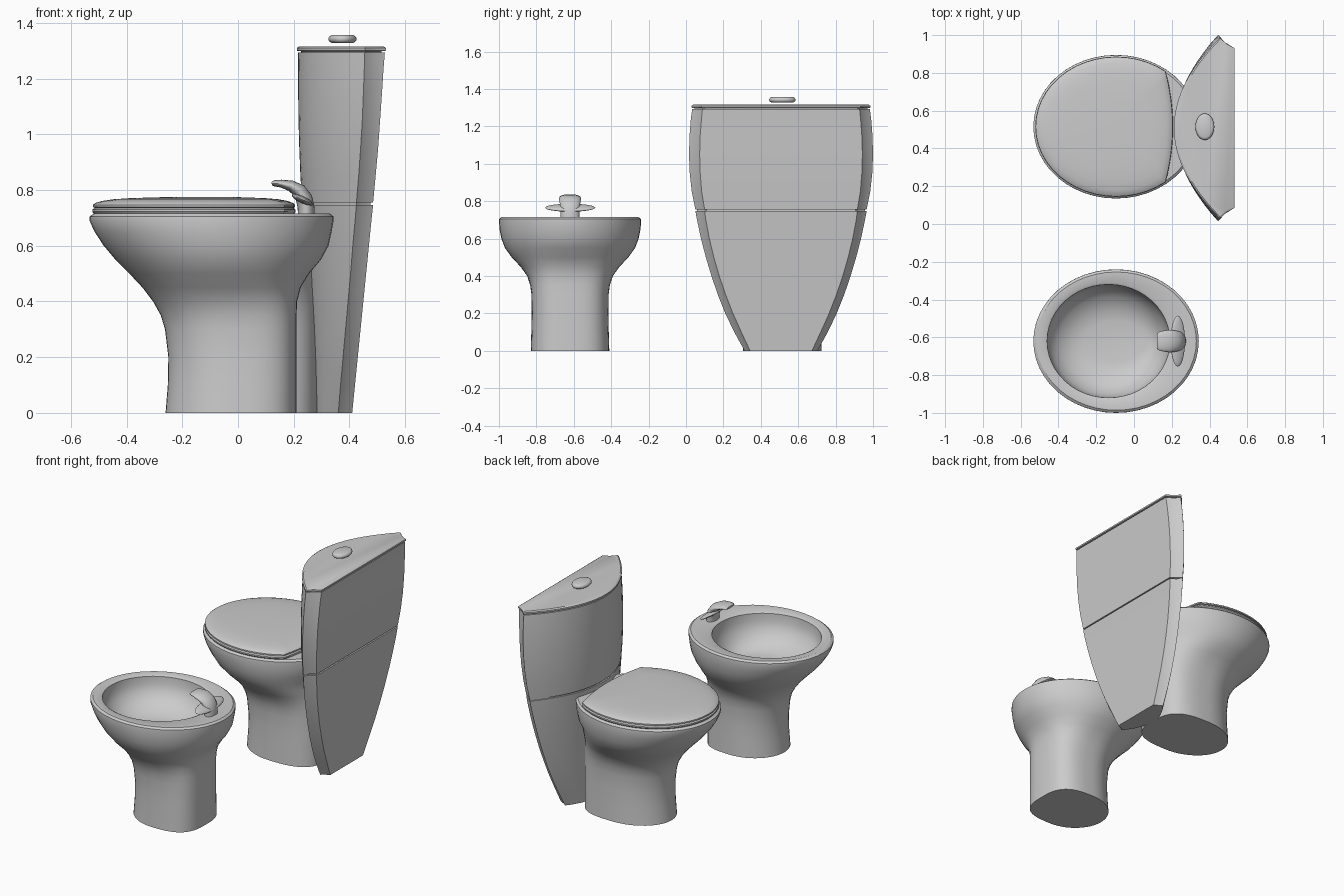
import bpy, bmesh
from math import sin, cos, pi, radians, copysign
from mathutils import Matrix, Vector

N = 48


def finish(name, bm, angle=32):
    bmesh.ops.recalc_face_normals(bm, faces=bm.faces)
    me = bpy.data.meshes.new(name)
    bm.to_mesh(me)
    bm.free()
    me.shade_smooth()
    me.set_sharp_from_angle(angle=radians(angle))
    ob = bpy.data.objects.new(name, me)
    bpy.context.collection.objects.link(ob)
    return ob


def loft(name, rings, angle=32):
    """Skin a stack of closed rings and cap both ends."""
    bm = bmesh.new()
    vs = [[bm.verts.new(p) for p in r] for r in rings]
    for a, b in zip(vs, vs[1:]):
        n = len(a)
        for i in range(n):
            j = (i + 1) % n
            bm.faces.new((a[i], a[j], b[j], b[i]))
    bm.faces.new(vs[0])
    bm.faces.new(vs[-1])
    return finish(name, bm, angle)


def oval(cy, z, x0, x1, w, back=2.0):
    """Oval from x0 to x1 with half width w; back > 2 squares off the rear."""
    pts = []
    for i in range(N):
        t = 2 * pi * i / N
        c, s = cos(t), sin(t)
        e = 2 / back if c > 0 else 1
        pts.append(((x0 + x1) / 2 + (x1 - x0) / 2 * copysign(abs(c) ** e, c),
                    cy + w * copysign(abs(s) ** e, s), z))
    return pts


# outer bowl profile: z, front x, back x, half width, rear squareness
BOWL = [(0, -.26, .21, .21, 3), (.1, -.252, .21, .207, 3), (.2, -.25, .21, .205, 3),
        (.3, -.262, .21, .206, 3), (.35, -.277, .21, .213, 2.9), (.4, -.305, .212, .229, 2.7),
        (.45, -.343, .225, .265, 2.4), (.5, -.39, .255, .312, 2.2), (.55, -.44, .298, .348, 2),
        (.6, -.482, .325, .367, 2), (.65, -.515, .336, .377, 2), (.69, -.533, .343, .38, 2),
        (.705, -.533, .343, .379, 2), (.715, -.518, .33, .366, 2)]
# bidet basin: rim edge down to the floor
BASIN = [(.715, -.475, .205, .312, 2), (.708, -.46, .19, .3, 2), (.66, -.458, .188, .298, 2),
         (.61, -.44, .175, .28, 2), (.56, -.395, .145, .235, 2), (.525, -.33, .11, .165, 2),
         (.515, -.27, .075, .105, 2)]

BY, TY = -.62, .515
loft("bidet_bowl", [oval(BY, *r) for r in BOWL + BASIN])

# toilet bowl: same profile, pedestal carried back to the tank
loft("toilet_bowl", [oval(TY, z, a, max(b, .285), w, e) for z, a, b, w, e in BOWL])


# toilet seat and lid: bowl oval with the rear cut by a shallow arc
def lid_ring(z, s):
    pts = []
    for x, y, _ in oval(0, z, -.527, .34, .375):
        cut = .21 - .45 * y * y
        if x > cut:
            x = cut
        pts.append((-.12 + (x + .12) * s, TY + y * s, z))
    return pts


loft("seat", [lid_ring(z, s) for z, s in [(.712, .97), (.722, .99), (.73, .99), (.735, .97)]])
loft("seat_lid", [lid_ring(z, s) for z, s in
                  [(.735, .965), (.739, .985), (.747, .985), (.754, .96), (.761, .9),
                   (.767, .8), (.771, .65), (.774, .4), (.775, .15)]])


# tank: bowed front, hollowed rear corners, flat back
def tank_ring(z, xf, xc, xb, w, wb, d=0.0):
    xf, xb, w, wb = xf + d, xb - d, w - d, wb - d
    cy = .508
    front = [(xf + (xc - xf) * (k / 12) ** 2, cy + w * k / 12, z) for k in range(-12, 13)]
    xm, wm = xc + (xb - xc) * .45, wb + (w - wb) * .4
    return front + [(xm, cy + wm, z), (xb, cy + wb, z), (xb, cy - wb, z), (xm, cy - wm, z)]


MID = (.23, .425, .485, .458, .408)
TOP = (.215, .455, .527, .475, .42)
tank = [tank_ring(*r) for r in [
    (0, .28, .36, .41, .195, .165), (.1, .277, .368, .42, .25, .212),
    (.2, .272, .377, .43, .298, .257), (.3, .266, .386, .44, .338, .296),
    (.4, .259, .395, .45, .372, .33), (.5, .251, .404, .46, .402, .359),
    (.6, .243, .412, .47, .428, .383), (.7, .234, .421, .48, .449, .402),
    (.747, *MID), (.747, *MID, .01), (.755, *MID, .01), (.755, *MID),
    (.85, .224, .433, .494, .477, .424), (.95, .22, .44, .503, .488, .432),
    (1.05, .217, .446, .51, .492, .435), (1.15, .216, .45, .517, .489, .432),
    (1.23, .215, .453, .522, .483, .426), (1.293, *TOP)]]
loft("tank", tank)
loft("tank_lid", [tank_ring(z, *TOP, d) for z, d in
                  [(1.293, .012), (1.298, .012), (1.3, -.004), (1.31, -.004), (1.316, .006)]])


# flush button: flattened pill
loft("flush_button", [[(.375 + (.05 - d) * cos(2 * pi * i / N), TY + (.07 - d) * sin(2 * pi * i / N), z)
                       for i in range(N)] for z, d in
                      [(1.327, .014), (1.331, .005), (1.338, 0), (1.346, 0), (1.353, .005), (1.357, .014)]],
     50)

# tap spout: ovals swept up and forward; x, z, tilt, thickness, half width
SPOUT = [(.245, .71, 0, .03, .05), (.244, .74, 5, .03, .05), (.237, .77, 20, .03, .052),
         (.22, .797, 45, .026, .056), (.19, .815, 68, .02, .06), (.155, .823, 85, .014, .055),
         (.13, .824, 95, .011, .048), (.121, .823, 95, .006, .04)]
rings = []
for x, z, tilt, t, w in SPOUT:
    a = radians(tilt)
    rings.append([(x + t * cos(k) * cos(a), BY + w * sin(k), z + t * cos(k) * sin(a))
                  for k in (2 * pi * i / 24 for i in range(24))])
loft("tap_spout", rings, 50)

# tap handles: one thin tilted blade across the spout
bm = bmesh.new()
bmesh.ops.create_uvsphere(bm, u_segments=24, v_segments=12, radius=1)
bmesh.ops.transform(bm, verts=bm.verts, matrix=Matrix.Translation(Vector((.232, BY, .765)))
                    @ Matrix.Rotation(radians(25), 4, 'Y') @ Matrix.Diagonal((.042, .135, .013, 1)))
finish("tap_handles", bm, 60)
